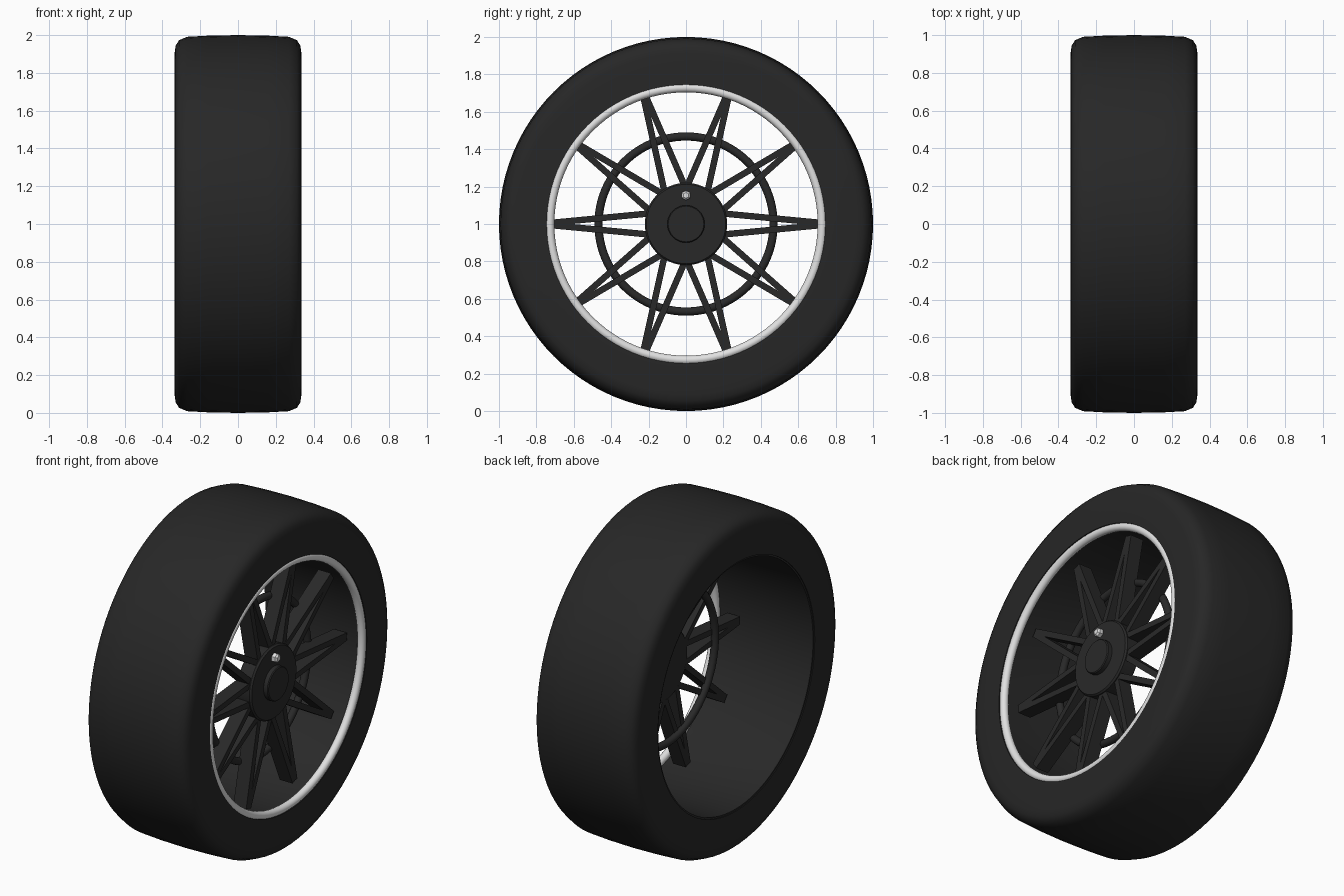
import bpy, bmesh, math
from mathutils import Matrix, Vector

if "Cube" in bpy.data.objects:
    bpy.data.objects.remove(bpy.data.objects["Cube"])


def material(name, v):
    m = bpy.data.materials.new(name)
    m.diffuse_color = (v, v, v, 1)
    m.use_nodes = True
    m.node_tree.nodes["Principled BSDF"].inputs["Base Color"].default_value = m.diffuse_color
    return m


RUBBER = material("black rubber", 0.02)
METAL = material("dark metal", 0.022)
SILVER = material("silver", 0.75)
AXLE_Z = 1.0


def finish(bm, name, mat, angle=35):
    """Turn a bmesh centred on the axle into a smooth-shaded object."""
    bmesh.ops.recalc_face_normals(bm, faces=bm.faces)
    me = bpy.data.meshes.new(name)
    bm.to_mesh(me)
    bm.free()
    ob = bpy.data.objects.new(name, me)
    bpy.context.collection.objects.link(ob)
    ob.location.z = AXLE_Z
    me.materials.append(mat)
    bpy.context.view_layer.objects.active = ob
    ob.select_set(True)
    bpy.ops.object.shade_smooth_by_angle(angle=math.radians(angle))
    ob.select_set(False)
    return ob


def lathe(name, profile, mat, steps=96, closed=True, angle=35):
    """Spin (x, radius) points about the wheel axle."""
    bm = bmesh.new()
    vs = [bm.verts.new((x, 0, r)) for x, r in profile]
    pairs = list(zip(vs, vs[1:])) + ([(vs[-1], vs[0])] if closed else [])
    edges = [bm.edges.new(p) for p in pairs]
    bmesh.ops.spin(bm, geom=vs + edges, cent=(0, 0, 0), axis=(1, 0, 0),
                   angle=math.tau, steps=steps)
    bmesh.ops.remove_doubles(bm, verts=bm.verts, dist=1e-5)
    return finish(bm, name, mat, angle)


def circle(x, r, tube, n=12):
    return [(x + tube * math.cos(i * math.tau / n), r + tube * math.sin(i * math.tau / n))
            for i in range(n)]


# tyre: rounded shoulders and a slightly crowned tread
half = [(0.335, 0.745), (0.335, 0.91), (0.33, 0.945), (0.312, 0.973),
        (0.27, 0.991), (0.16, 0.997)]
tyre = half + [(0, 1.0)] + [(-x, r) for x, r in reversed(half)]
lathe("tyre", tyre, RUBBER, angle=45)

# wheel barrel inside the tyre and the bright outer lip
lathe("barrel", [(-0.33, 0.75), (-0.33, 0.735), (-0.315, 0.738),
                 (0.31, 0.738), (0.31, 0.75)], METAL)
lathe("rim_lip", circle(0.313, 0.728, 0.024), SILVER, angle=60)

# hub drum with a raised centre cap
lathe("hub", [(0.14, 0), (0.14, 0.21), (0.147, 0.217), (0.23, 0.22),
              (0.24, 0.212), (0.24, 0)], METAL, 64, False)
lathe("centre_cap", [(0.23, 0), (0.23, 0.1), (0.265, 0.1), (0.27, 0.095), (0.27, 0)],
      METAL, 48, False)

# brace ring behind the spokes
lathe("brace_ring", circle(0.135, 0.468, 0.022), METAL, angle=60)

# ten spoke pairs, each closing to a point at the barrel
bm = bmesh.new()
for i in range(10):
    turn = Matrix.Rotation(i * math.tau / 10, 4, 'X')
    for side in (-1, 1):
        root, tip = Vector((0.182, 0.2, side * 0.056)), Vector((0.182, 0.712, side * 0.007))
        d = tip - root
        lean = Matrix.Rotation(math.atan2(d.z, d.y), 4, 'X')
        place = Matrix.Translation((root + tip) / 2) @ lean
        size = Matrix.Diagonal((0.085, d.length, 0.034, 1))
        bmesh.ops.create_cube(bm, size=1, matrix=turn @ place @ size)
finish(bm, "spokes", METAL)

# hexagonal lug nut with a rounded end
nut = [(0.235, 0), (0.235, 0.027), (0.262, 0.027), (0.272, 0.016), (0.272, 0)]
ob = lathe("lug_nut", nut, SILVER, 6, False, 20)
ob.location.z = AXLE_Z + 0.153
